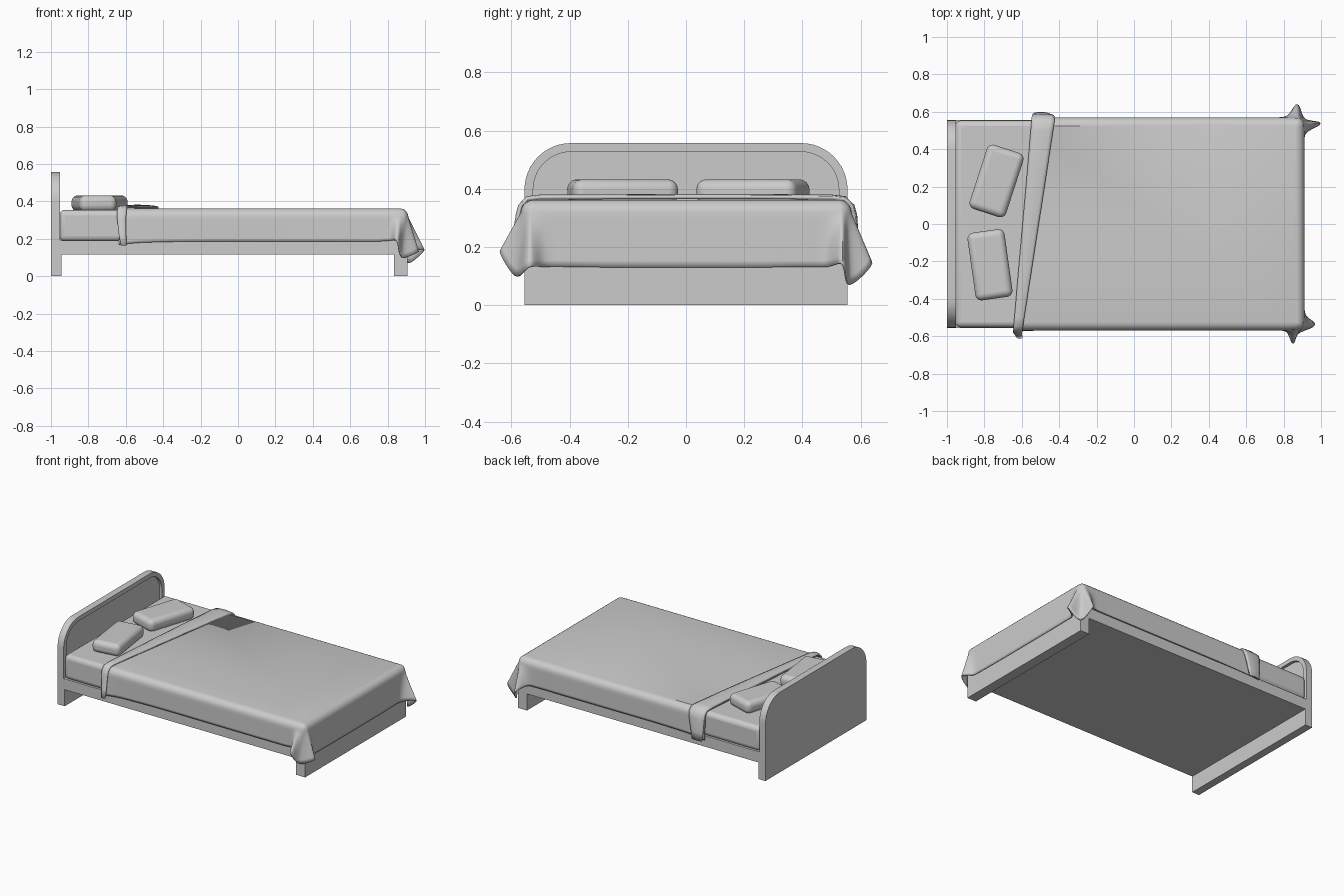
import bpy, math
from mathutils import Vector, Matrix

if "Cube" in bpy.data.objects:
    bpy.data.objects.remove(bpy.data.objects["Cube"])


def make(name, verts, faces, angle=35):
    me = bpy.data.meshes.new(name)
    me.from_pydata([tuple(v) for v in verts], [], faces)
    me.validate()
    ob = bpy.data.objects.new(name, me)
    bpy.context.collection.objects.link(ob)
    bpy.ops.object.select_all(action='DESELECT')
    ob.select_set(True)
    bpy.context.view_layer.objects.active = ob
    bpy.ops.object.shade_smooth_by_angle(angle=math.radians(angle))
    return ob


def box(name, lo, hi, bevel=0, seg=4):
    v = [(x, y, z) for x in (lo[0], hi[0]) for y in (lo[1], hi[1]) for z in (lo[2], hi[2])]
    f = [(0, 1, 3, 2), (4, 6, 7, 5), (0, 4, 5, 1), (2, 3, 7, 6), (0, 2, 6, 4), (1, 5, 7, 3)]
    ob = make(name, v, f)
    if bevel:
        m = ob.modifiers.new("round", 'BEVEL')
        m.width, m.segments = bevel, seg
    return ob


def solidify(ob, t, offset=0):
    m = ob.modifiers.new("thickness", 'SOLIDIFY')
    m.thickness, m.offset = t, offset


def grid_faces(rows, cols):
    return [(r * cols + c, (r + 1) * cols + c, (r + 1) * cols + c + 1, r * cols + c + 1)
            for r in range(rows - 1) for c in range(cols - 1)]


def arch(w, top, r, bottom, n=12):
    pts = [(-w, bottom)]
    for s, a0 in ((-1, 180), (1, 90)):
        for i in range(n + 1):
            a = math.radians(a0 - 90 * i / n)
            pts.append((s * (w - r) + r * math.cos(a), top - r + r * math.sin(a)))
    return pts + [(w, bottom)]


# Base slab and end boards
box("bed_base", (-0.99, -0.555, 0.115), (0.905, 0.555, 0.19))
box("head_leg_board", (-1, -0.555, 0), (-0.945, 0.555, 0.12))
box("foot_leg_board", (0.835, -0.555, 0), (0.905, 0.555, 0.12))

# Headboard: back panel plus a raised arched rim
outer = arch(0.555, 0.557, 0.16, 0.115)
n = len(outer)
v = [(x, y, z) for x in (-1, -0.972) for y, z in outer]
f = [tuple(range(n)), tuple(range(2 * n - 1, n - 1, -1))]
f += [(i, i + n, (i + 1) % n + n, (i + 1) % n) for i in range(n)]
make("headboard_panel", v, f)
inner = arch(0.525, 0.527, 0.13, 0.115)
v = [(x, y, z) for x in (-0.972, -0.953) for prof in (outer, inner) for y, z in prof]
f = []
for i in range(n - 1):
    f += [(2 * n + i, 3 * n + i, 3 * n + i + 1, 2 * n + i + 1),
          (i, 2 * n + i, 2 * n + i + 1, i + 1),
          (n + i, n + i + 1, 3 * n + i + 1, 3 * n + i)]
make("headboard_rim", v, f)

# Mattress
box("mattress", (-0.955, -0.553, 0.185), (0.895, 0.553, 0.355), 0.03)

# Pillows
for name, cx, cy, rot, w, l in (("pillow_back", -0.735, 0.23, -18, 0.205, 0.36),
                                ("pillow_front", -0.77, -0.218, 8, 0.2, 0.365)):
    p = box(name, (-w / 2, -l / 2, -0.043), (w / 2, l / 2, 0.043), 0.034, 6)
    p.location = (cx, cy, 0.389)
    p.rotation_euler.z = math.radians(rot)

# Blanket: hem control points (outward angle, x, y, z) around the open U
hem = [(-90, -0.635, -0.572, 0.168), (-90, -0.5, -0.567, 0.180), (-90, -0.2, -0.566, 0.186),
       (-90, 0.2, -0.566, 0.186), (-90, 0.55, -0.567, 0.186), (-90, 0.74, -0.567, 0.186),
       (-88, 0.815, -0.575, 0.19), (-75, 0.85, -0.638, 0.185), (-45, 0.877, -0.585, 0.10),
       (-15, 0.965, -0.54, 0.13), (-2, 0.915, -0.485, 0.132), (0, 0.909, -0.40, 0.132),
       (0, 0.909, -0.25, 0.130), (0, 0.909, 0, 0.130), (0, 0.909, 0.25, 0.130),
       (0, 0.909, 0.40, 0.132), (2, 0.917, 0.485, 0.132), (15, 0.996, 0.537, 0.14),
       (45, 0.912, 0.562, 0.07), (75, 0.873, 0.638, 0.143), (88, 0.82, 0.577, 0.182),
       (90, 0.74, 0.567, 0.186), (90, 0.55, 0.567, 0.186), (90, 0.2, 0.566, 0.186),
       (90, -0.2, 0.566, 0.186), (90, -0.45, 0.568, 0.180), (90, -0.545, 0.575, 0.170)]
SUB, stations = 6, []
for i in range(len(hem) - 1):
    p = [hem[max(0, min(len(hem) - 1, i + k))] for k in (-1, 0, 1, 2)]
    c = [Vector(q[1:]) for q in p]
    for s in range(SUB + (i == len(hem) - 2)):
        t = s / SUB
        h = 0.5 * (2 * c[1] + (c[2] - c[0]) * t + (2 * c[0] - 5 * c[1] + 4 * c[2] - c[3]) * t * t
                   + (3 * c[1] - c[0] - 3 * c[2] + c[3]) * t ** 3)
        stations.append((p[1][0] * (1 - t) + p[2][0] * t, h))
R, TOP, verts = 0.042, 0.359, []
for ang, h in stations:
    a = math.radians(ang)
    out = Vector((math.cos(a), math.sin(a), 0))
    core = Vector((min(h.x, 0.866), max(-0.524, min(0.524, h.y)), TOP - R))
    for k in range(6):
        b = math.radians(90 - 18 * k)
        verts.append(core + out * R * math.cos(b) + Vector((0, 0, R * math.sin(b))))
    wall = core + out * R
    for k in range(1, 9):
        verts.append(wall.lerp(h, k / 8))
COLS = 14
faces = grid_faces(len(stations), COLS)
faces = [tuple(reversed(q)) for q in faces]
# Flat top closes the U
faces.append(tuple(r * COLS for r in range(len(stations))))
blanket = make("blanket", verts, faces, 60)
solidify(blanket, 0.006)

# Turned-down strip along the head end: (y, z, head x, tail x)
strip = [(-0.603, 0.165, -0.625, -0.598), (-0.588, 0.22, -0.635, -0.60),
         (-0.574, 0.31, -0.645, -0.60), (-0.566, 0.342, -0.645, -0.598),
         (-0.545, 0.364, -0.643, -0.595), (-0.50, 0.369, -0.638, -0.588),
         (-0.25, 0.370, -0.617, -0.549), (0, 0.371, -0.595, -0.510),
         (0.25, 0.371, -0.573, -0.471), (0.50, 0.369, -0.552, -0.433),
         (0.545, 0.364, -0.548, -0.426), (0.568, 0.342, -0.546, -0.424),
         (0.577, 0.31, -0.545, -0.43), (0.583, 0.22, -0.54, -0.45), (0.588, 0.165, -0.535, -0.46)]
verts = []
for y, z, x0, x1 in strip:
    s = math.copysign(1, y) if z < 0.35 else 0
    for k in range(7):
        t = k / 6
        bump = 0.005 * math.sin(math.pi * t)
        verts.append((x0 + (x1 - x0) * t, y + s * bump, z + (0 if s else bump)))
fold = make("blanket_fold", verts, grid_faces(len(strip), 7), 60)
solidify(fold, 0.012)
